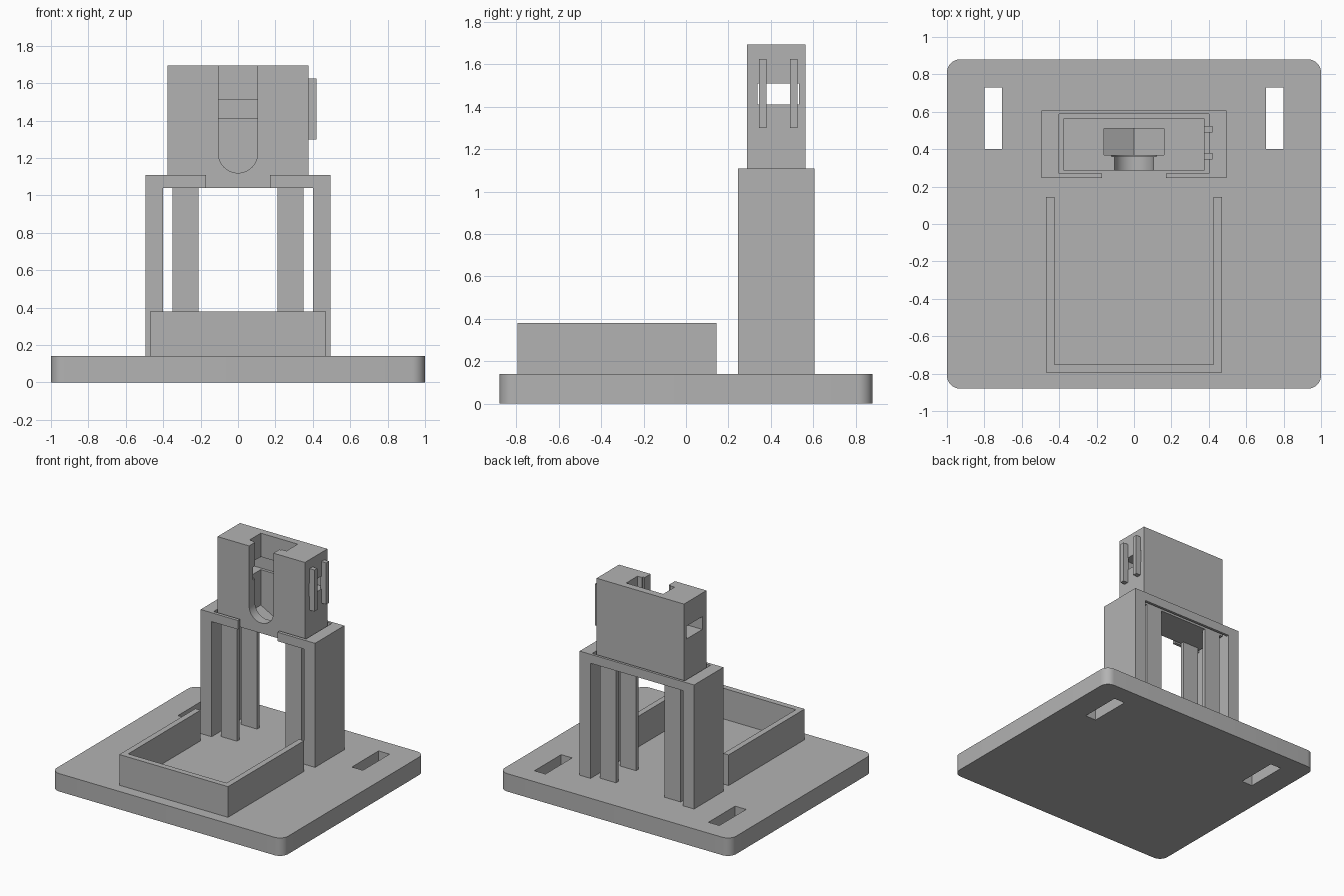
import bpy, bmesh
from math import pi, cos, sin

cube = bpy.data.objects.get("Cube")
if cube:
    bpy.data.objects.remove(cube, do_unlink=True)

grey = bpy.data.materials.new("light grey plastic")
grey.use_nodes = True
colour = (0.45, 0.45, 0.45, 1)
grey.diffuse_color = colour
grey.node_tree.nodes["Principled BSDF"].inputs["Base Color"].default_value = colour


def prism(name, points, low, high, axis="z"):
    """Extrude a flat outline: along z from (x, y) points, or along y from (x, z) points."""
    bm = bmesh.new()
    place = (lambda a, b: (a, b, low)) if axis == "z" else (lambda a, b: (a, low, b))
    face = bm.faces.new([bm.verts.new(place(a, b)) for a, b in points])
    top = bmesh.ops.extrude_face_region(bm, geom=[face])["geom"]
    move = (0, 0, high - low) if axis == "z" else (0, high - low, 0)
    bmesh.ops.translate(bm, vec=move, verts=[v for v in top if isinstance(v, bmesh.types.BMVert)])
    bmesh.ops.recalc_face_normals(bm, faces=bm.faces)
    mesh = bpy.data.meshes.new(name)
    bm.to_mesh(mesh)
    bm.free()
    mesh.materials.append(grey)
    obj = bpy.data.objects.new(name, mesh)
    bpy.context.collection.objects.link(obj)
    return obj


def box(name, x, y, z):
    return prism(name, [(x[0], y[0]), (x[1], y[0]), (x[1], y[1]), (x[0], y[1])], *z)


def activate(obj):
    bpy.ops.object.select_all(action="DESELECT")
    obj.select_set(True)
    bpy.context.view_layer.objects.active = obj


def cut(obj, cutter):
    cutter.hide_render = True
    mod = obj.modifiers.new("cut", "BOOLEAN")
    mod.operation, mod.solver, mod.object = "DIFFERENCE", "EXACT", cutter
    activate(obj)
    bpy.ops.object.modifier_apply(modifier=mod.name)
    bpy.data.objects.remove(cutter, do_unlink=True)


def smooth(obj):
    activate(obj)
    bpy.ops.object.shade_smooth_by_angle(angle=0.5)


def keyhole(radius, centre, top):
    """Upright slot outline with a round bottom."""
    arc = [(radius * cos(pi + pi * i / 24), centre + radius * sin(pi + pi * i / 24)) for i in range(25)]
    return arc + [(radius, top), (-radius, top)]


# Base plate with rounded corners and two slots
BASE_TOP = 0.14
r = 0.07
outline = []
for quarter, (sx, sy) in enumerate([(1, 1), (-1, 1), (-1, -1), (1, -1)]):
    for i in range(9):
        a = (quarter + i / 8) * pi / 2
        outline.append((sx * (1 - r) + r * cos(a), sy * (0.88 - r) + r * sin(a)))
base = prism("base_plate", outline, 0, BASE_TOP)
for x in ((-0.8, -0.705), (0.705, 0.8)):
    cut(base, box("slot_cutter", x, (0.4, 0.73), (-0.1, 0.3)))
smooth(base)

# Tray wall, open at the back
w, t, front, back = 0.47, 0.045, -0.795, 0.145
prism("tray_wall", [(-w, back), (-w, front), (w, front), (w, back), (w - t, back),
                    (w - t, front + t), (t - w, front + t), (t - w, back)], BASE_TOP, 0.38)

# Tower: one C-shaped section, hollowed below the collar
w, wi, lip = 0.495, 0.4, 0.17
tower = prism("tower_frame", [(-lip, 0.245), (-w, 0.245), (-w, 0.607), (w, 0.607), (w, 0.245),
                              (lip, 0.245), (lip, 0.27), (wi, 0.27), (wi, 0.587),
                              (-wi, 0.587), (-wi, 0.27), (-lip, 0.27)], BASE_TOP, 1.11)
cut(tower, box("opening_cutter", (-wi, wi), (0.1, 0.8), (0, 1.04)))

# Holder block
HOLDER_BOTTOM, HOLDER_TOP = 1.04, 1.695
holder = box("holder_block", (-0.378, 0.378), (0.287, 0.565), (HOLDER_BOTTOM, HOLDER_TOP))
# pocket for a hexagonal head, front slot, shallow recess and cross hole
hexagon = [(-0.16, 1.8), (-0.16, 1.133), (0, 1.046), (0.16, 1.133), (0.16, 1.8)]
cut(holder, prism("pocket_cutter", hexagon, 0.37, 0.51, "y"))
cut(holder, prism("slot_cutter", keyhole(0.105, 1.225, 1.8), 0.2, 0.4, "y"))
cut(holder, prism("recess_cutter", keyhole(0.12, 1.225, 1.8), 0.36, 0.385, "y"))
cut(holder, box("cross_cutter", (-0.6, 0.6), (0.338, 0.532), (1.41, 1.51)))
smooth(holder)

# Guide ribs on the left side of the holder
for name, y in (("front_rib", (0.345, 0.38)), ("back_rib", (0.49, 0.525))):
    box(name, (0.37, 0.42), y, (1.3, 1.625))

# Four thin legs under the holder
for side, x in (("left", (0.21, 0.35)), ("right", (-0.35, -0.21))):
    for end, y in (("front", (0.287, 0.317)), ("back", (0.535, 0.565))):
        box(f"{end}_{side}_leg", x, y, (BASE_TOP, HOLDER_BOTTOM))
